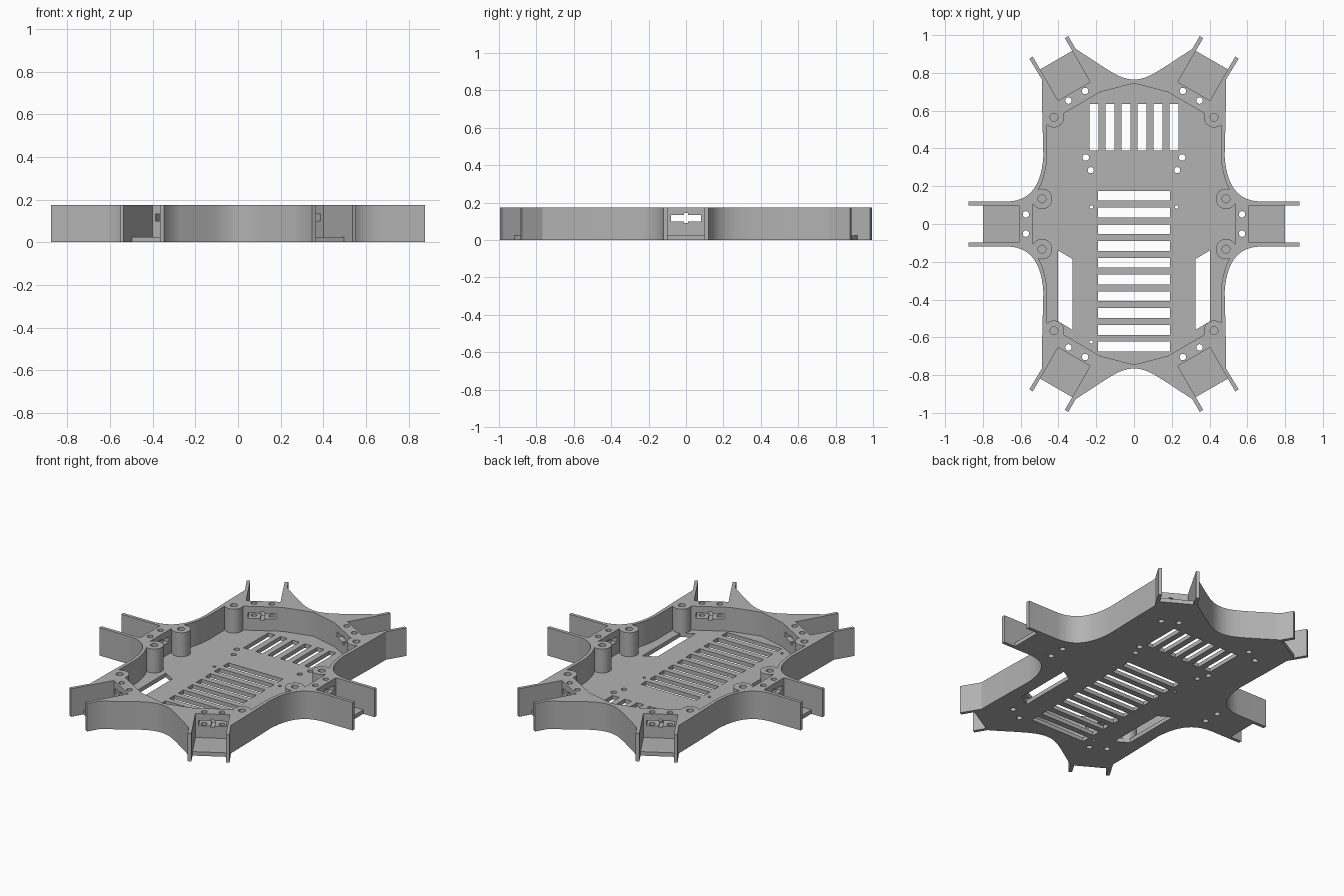
import bpy, bmesh, math
from mathutils import Vector, Matrix
from mathutils.geometry import interpolate_bezier

if "Cube" in bpy.data.objects:
    bpy.data.objects.remove(bpy.data.objects["Cube"])

HEIGHT, FLOOR = 0.175, 0.025
RAIL_OUT, RAIL_IN, RAIL_END, PAD_END = 0.119, 0.098, 0.268, 0.19

grey = bpy.data.materials.new("plain grey")
grey.use_nodes = True
colour = (0.45, 0.45, 0.45, 1)
grey.diffuse_color = colour
grey.node_tree.nodes["Principled BSDF"].inputs["Base Color"].default_value = colour


def arm_frame(x, y, degrees):
    return Matrix.Translation((x, y, 0)) @ Matrix.Rotation(math.radians(degrees), 4, "Z")


# Six leg mounts: local x points outwards
CORNER = arm_frame(0.317, 0.703, 60)
ARMS = [arm_frame(0.609, 0, 0), arm_frame(-0.609, 0, 180)]
for sx in (1, -1):
    for sy in (1, -1):
        angle = 60 * sy if sx > 0 else 180 - 60 * sy
        ARMS.append(arm_frame(0.317 * sx, 0.703 * sy, angle))


def on_corner(t, r):
    return tuple((CORNER @ Vector((t, r, 0)))[:2])


def bend(a, h1, h2, b, n=14):
    pts = interpolate_bezier(*[Vector((*p, 0)) for p in (a, h1, h2, b)], n)
    return [(p.x, p.y) for p in pts]


def mirror_quarter(q):
    """Complete a quarter outline (from the side to the back) into a loop."""
    half = q + [(-x, y) for x, y in reversed(q) if x > 1e-6]
    return half + [(x, -y) for x, y in reversed(half)]


def add_prism(bm, pts, z0, z1, frame=Matrix()):
    low = [bm.verts.new(frame @ Vector((x, y, z0))) for x, y in pts]
    high = [bm.verts.new(frame @ Vector((x, y, z1))) for x, y in pts]
    bm.faces.new(low[::-1])
    bm.faces.new(high)
    for i in range(len(pts)):
        j = (i + 1) % len(pts)
        bm.faces.new((low[i], low[j], high[j], high[i]))


def add_box(bm, x0, x1, y0, y1, z0, z1, frame=Matrix()):
    add_prism(bm, [(x0, y0), (x1, y0), (x1, y1), (x0, y1)], z0, z1, frame)


def add_rod(bm, x, y, r, z0, z1, frame=Matrix(), n=24):
    ring = [(x + r * math.cos(math.tau * i / n), y + r * math.sin(math.tau * i / n))
            for i in range(n)]
    add_prism(bm, ring, z0, z1, frame)


def finish(bm, name):
    bmesh.ops.recalc_face_normals(bm, faces=bm.faces)
    mesh = bpy.data.meshes.new(name)
    bm.to_mesh(mesh)
    bm.free()
    mesh.materials.append(grey)
    obj = bpy.data.objects.new(name, mesh)
    bpy.context.collection.objects.link(obj)
    return obj


def combine(target, bm, operation, name):
    tool = finish(bm, name)
    tool.hide_render = True
    mod = target.modifiers.new(name, "BOOLEAN")
    mod.operation, mod.object, mod.solver = operation, tool, "EXACT"
    bpy.ops.object.select_all(action="DESELECT")
    bpy.context.view_layer.objects.active = target
    target.select_set(True)
    bpy.ops.object.modifier_apply(modifier=mod.name)
    bpy.data.objects.remove(tool)


# Full-height body with the leg rails in its outline
outline = [(0.609 + RAIL_END, RAIL_OUT)]
outline += bend((0.67, RAIL_OUT), (0.55, 0.123), (0.49, 0.2), (0.48, 0.36))
outline += [(0.486, 0.6), (0.488, 0.766)]
outline += [on_corner(RAIL_END, -RAIL_OUT), on_corner(RAIL_END, RAIL_OUT)]
outline += bend(on_corner(0.19, RAIL_OUT), (0.14, 0.82), (0.08, 0.765), (0, 0.765))
bm = bmesh.new()
add_prism(bm, mirror_quarter(outline), 0, HEIGHT)
chassis = finish(bm, "chassis")

# Hollow tray
tray = bend((0.535, 0.148), (0.5, 0.17), (0.465, 0.26), (0.46, 0.36))
tray += [(0.46, 0.534), (0.18, 0.698), (0, 0.745)]
bm = bmesh.new()
add_prism(bm, mirror_quarter(tray), FLOOR, 1)
combine(chassis, bm, "DIFFERENCE", "tray_cutter")

# Low pads between the rails, open at their ends
bm = bmesh.new()
for frame in ARMS:
    add_box(bm, 0, 0.4, -RAIL_IN, RAIL_IN, FLOOR, 1, frame)
combine(chassis, bm, "DIFFERENCE", "pad_cutter")
bm = bmesh.new()
for frame in ARMS:
    add_box(bm, PAD_END, 0.4, -RAIL_IN, RAIL_IN, -1, 1, frame)
combine(chassis, bm, "DIFFERENCE", "rail_gap_cutter")

# Screw bosses with blind holes
BOSSES = [(sx * x, sy * y) for x, y in ((0.424, 0.565), (0.487, 0.133))
          for sx in (1, -1) for sy in (1, -1)]
bm = bmesh.new()
for x, y in BOSSES:
    add_rod(bm, x, y, 0.054, 0.01, HEIGHT, n=32)
combine(chassis, bm, "UNION", "boss")
bm = bmesh.new()
for x, y in BOSSES:
    add_rod(bm, x, y, 0.021, 0.05, 1)
combine(chassis, bm, "DIFFERENCE", "boss_hole_cutter")

# Windows through the mount blocks
bm = bmesh.new()
for frame in ARMS:
    add_box(bm, -0.1, 0.05, -0.08, 0.08, 0.1, 0.133, frame)
combine(chassis, bm, "DIFFERENCE", "window_cutter")
bm = bmesh.new()
for frame in ARMS:
    add_box(bm, -0.1, 0.05, -0.011, 0.011, 0.09, 0.143, frame)
combine(chassis, bm, "DIFFERENCE", "notch_cutter")

# Vertical screw holes in the mounts and the floor
bm = bmesh.new()
for i, frame in enumerate(ARMS):
    for side in (1, -1):
        add_rod(bm, -0.037 if i < 2 else -0.028, side * 0.051, 0.017, -1, 1, frame)
for sx in (1, -1):
    add_rod(bm, sx * 0.255, 0.352, 0.017, -1, 1)
    add_rod(bm, sx * 0.229, 0.285, 0.016, -1, 1)
    add_rod(bm, sx * 0.226, 0.09, 0.009, -1, 1)
add_rod(bm, -0.227, -0.625, 0.009, -1, 1)
combine(chassis, bm, "DIFFERENCE", "screw_hole_cutter")

# Vent slots and side openings in the floor
bm = bmesh.new()
for i in range(10):
    y = 0.15 - 0.0888 * i
    add_box(bm, -0.19, 0.19, y - 0.026, y + 0.026, -1, 1)
for i in range(6):
    x = (i - 2.5) * 0.0847
    add_box(bm, x - 0.0235, x + 0.0235, 0.39, 0.635, -1, 1)
for sx in (1, -1):
    corners = [(0.402, -0.14), (0.326, -0.185), (0.326, -0.56), (0.402, -0.515)]
    add_prism(bm, [(sx * x, y) for x, y in corners], -1, 1)
combine(chassis, bm, "DIFFERENCE", "vent_cutter")

# Soft curved walls, crisp edges
bpy.ops.object.shade_smooth_by_angle(angle=math.radians(30))
